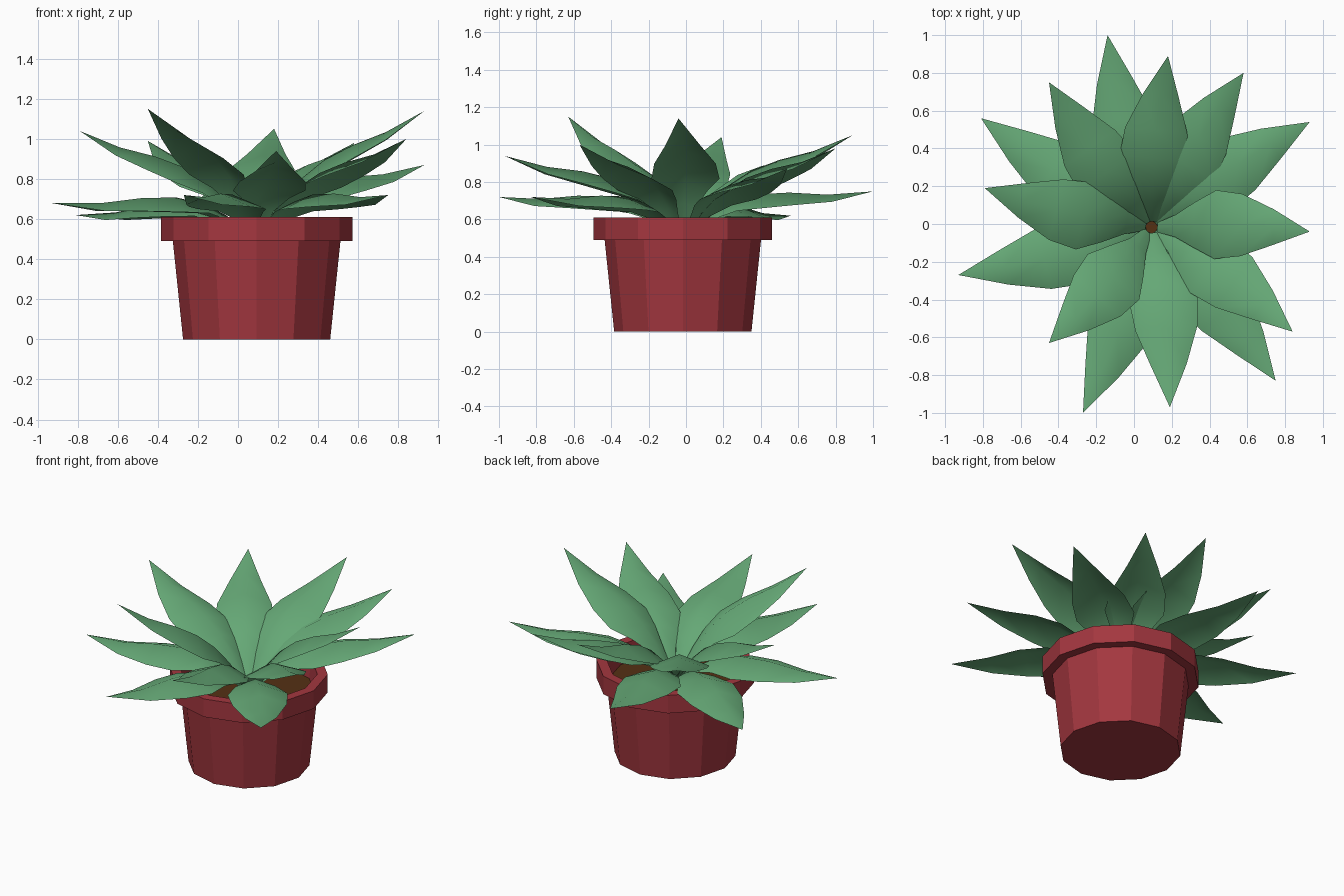
import bpy, math
from mathutils import Vector

if "Cube" in bpy.data.objects:
    bpy.data.objects.remove(bpy.data.objects["Cube"])

CX, CY = 0.093, -0.017
SIDES = 12


def material(name, rgb):
    m = bpy.data.materials.new(name)
    m.diffuse_color = (*rgb, 1)
    m.use_nodes = True
    m.node_tree.nodes["Principled BSDF"].inputs["Base Color"].default_value = m.diffuse_color
    return m


def add_object(name, verts, faces, mat, smooth=False):
    me = bpy.data.meshes.new(name)
    me.from_pydata(verts, [], faces)
    me.materials.append(mat)
    for p in me.polygons:
        p.use_smooth = smooth
    ob = bpy.data.objects.new(name, me)
    bpy.context.collection.objects.link(ob)
    return ob


def lathe(name, profile, mat, cap_start=False, cap_end=False):
    n = SIDES
    verts = [(CX + r * math.cos(math.tau * k / n), CY + r * math.sin(math.tau * k / n), z)
             for r, z in profile for k in range(n)]
    faces = [(i * n + k, i * n + (k + 1) % n, (i + 1) * n + (k + 1) % n, (i + 1) * n + k)
             for i in range(len(profile) - 1) for k in range(n)]
    if cap_start:
        faces.append(tuple(reversed(range(n))))
    if cap_end:
        faces.append(tuple(range(len(verts) - n, len(verts))))
    return add_object(name, verts, faces, mat)


green = material("leaf_green", (0.13, 0.39, 0.18))
red = material("pot_red", (0.37, 0.038, 0.05))
brown = material("soil_brown", (0.09, 0.03, 0.007))

# Tapered pot with a thick rim, open at the top
lathe("pot", [(0.367, 0), (0.418, 0.49), (0.478, 0.49), (0.478, 0.61),
              (0.415, 0.61), (0.40, 0.47)], red, cap_start=True)

# Soil
lathe("soil", [(0.402, 0.485)], brown, cap_end=True)

# Leaf outline: position along the leaf, half width
OUTLINE = [(0, 0.025), (0.12, 0.06), (0.24, 0.12), (0.38, 0.182),
           (0.55, 0.165), (0.76, 0.095)]


def leaf(name, tip, base_z, arch, droop):
    """Arched leaf, bent slightly sideways, with a raised midrib and drooping edges."""
    tip = Vector(tip)
    d = Vector((tip.x - CX, tip.y - CY, 0)).normalized()
    side = Vector((-d.y, d.x, 0))
    start = Vector((CX, CY, base_z)) + d * 0.03
    verts, faces = [], []
    for t, w in OUTLINE:
        p = start.lerp(tip, t) + side * (0.1 * t * (1 - t))
        p.z += arch * 6.75 * t * (1 - t) ** 2
        drop = Vector((0, 0, droop * w))
        verts += [p - side * w - drop, p, p + side * w - drop]
    verts.append(tip)
    for i in range(len(OUTLINE) - 1):
        a = i * 3
        faces += [(a, a + 3, a + 4, a + 1), (a + 1, a + 4, a + 5, a + 2)]
    a, e = (len(OUTLINE) - 1) * 3, len(verts) - 1
    faces += [(a, e, a + 1), (a + 1, e, a + 2)]
    add_object(name, verts, faces, green, smooth=True)


# Upper ring of upright leaves
upper = [(0.18, 0.89, 1.05), (0.93, -0.04, 1.14), (0.19, -0.97, 0.94),
         (-0.45, -0.63, 1.15), (-0.79, 0.19, 1.04), (-0.45, 0.75, 0.99)]
for i, t in enumerate(upper):
    leaf(f"upper_leaf_{i + 1}", t, 0.53, 0.135, 0.42)

# Lower ring of spreading leaves
lower = [(-0.14, 1.0, 0.75), (0.58, 0.80, 0.98), (0.93, 0.54, 0.87), (0.84, -0.57, 1.0),
         (0.75, -0.83, 0.72), (-0.27, -1.0, 0.72), (-0.93, -0.27, 0.68), (-0.81, 0.56, 0.62)]
for i, t in enumerate(lower):
    leaf(f"lower_leaf_{i + 1}", t, 0.51, 0.135, 0.4)
